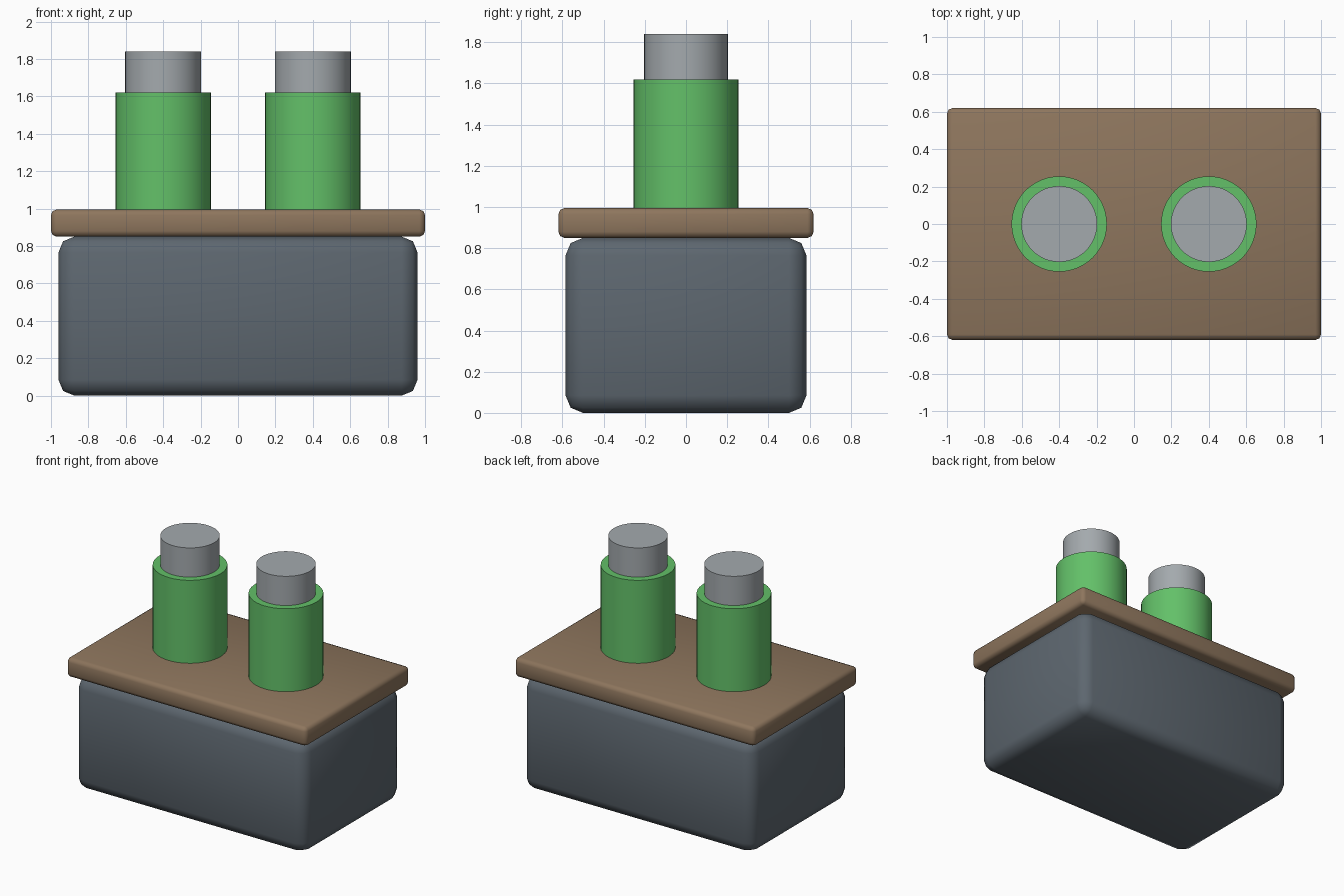
import bpy
import math

if "Cube" in bpy.data.objects:
    bpy.data.objects.remove(bpy.data.objects["Cube"])


def material(name, rgb):
    mat = bpy.data.materials.new(name)
    mat.use_nodes = True
    mat.diffuse_color = (*rgb, 1)
    mat.node_tree.nodes["Principled BSDF"].inputs["Base Color"].default_value = (*rgb, 1)
    return mat


slate = material("slate grey", (0.11, 0.135, 0.16))
brown = material("brown", (0.27, 0.18, 0.11))
green = material("green", (0.125, 0.53, 0.14))
silver = material("silver grey", (0.37, 0.4, 0.42))


def finish(name, mat):
    obj = bpy.context.object
    obj.name = obj.data.name = name
    obj.data.materials.append(mat)
    return obj


def rounded_box(name, mat, width, depth, bottom, top, bevel):
    bpy.ops.mesh.primitive_cube_add(size=1, location=(0, 0, (bottom + top) / 2))
    obj = finish(name, mat)
    obj.scale = (width, depth, top - bottom)
    bpy.ops.object.transform_apply(location=False, rotation=False, scale=True)
    mod = obj.modifiers.new("rounded edges", "BEVEL")
    mod.width = bevel
    mod.segments = 2
    bpy.ops.object.modifier_apply(modifier=mod.name)
    bpy.ops.object.shade_smooth_by_angle(angle=math.radians(50))


def cylinder(name, mat, x, radius, bottom, top):
    bpy.ops.mesh.primitive_cylinder_add(
        vertices=48, radius=radius, depth=top - bottom,
        location=(x, 0, (bottom + top) / 2))
    finish(name, mat)
    bpy.ops.object.shade_smooth_by_angle(angle=math.radians(30))


# Tank and overhanging lid
rounded_box("body", slate, 1.92, 1.17, 0, 0.85, 0.085)
rounded_box("lid", brown, 2, 1.24, 0.85, 0.995, 0.03)

# Pair of terminals: wide sleeve with a narrower post on top
for side, x in (("left", 0.4), ("right", -0.4)):
    cylinder(side + "_sleeve", green, x, 0.255, 0.99, 1.62)
    cylinder(side + "_post", silver, x, 0.203, 1.6, 1.84)
